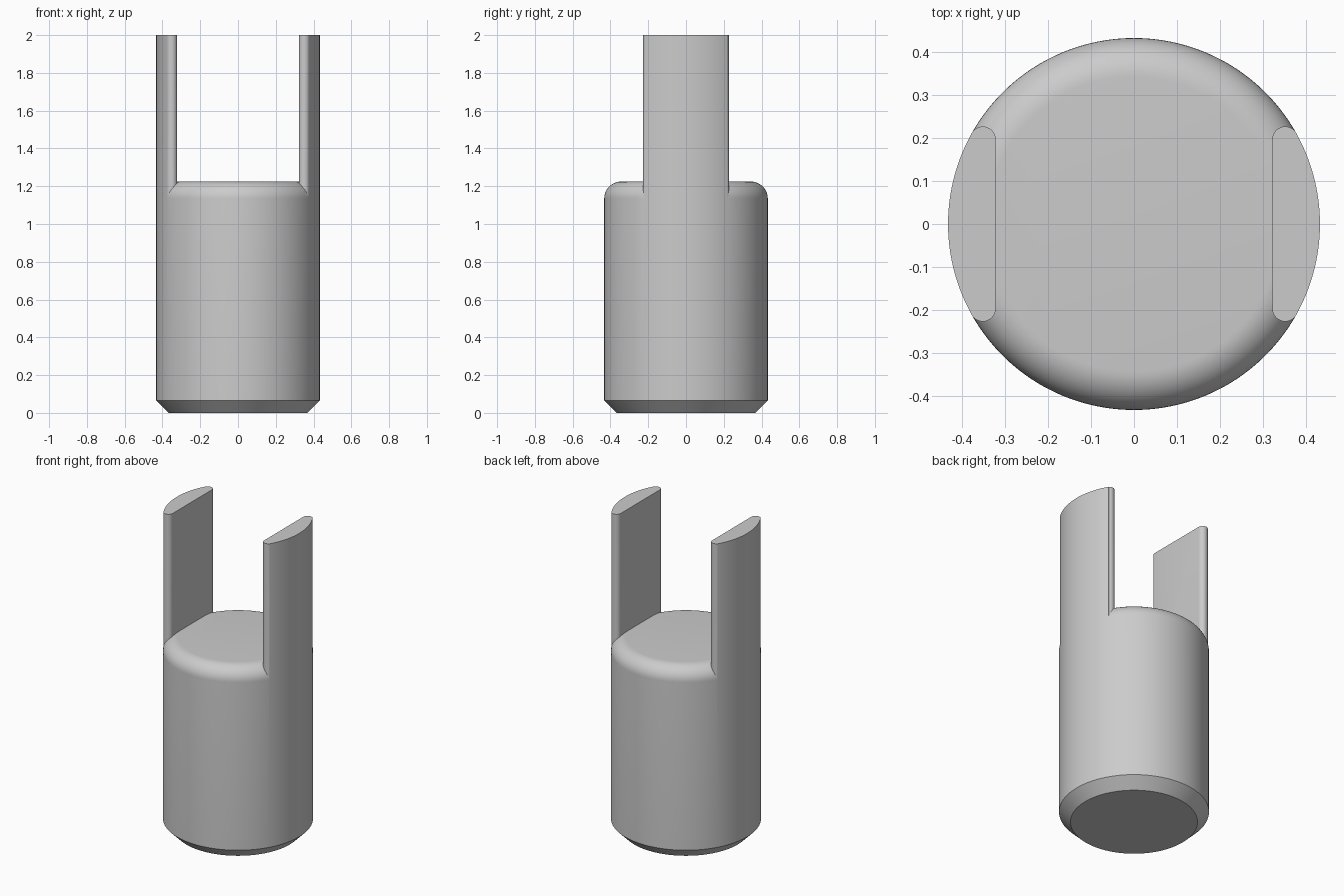
import bpy, bmesh, math

if "Cube" in bpy.data.objects:
    bpy.data.objects.remove(bpy.data.objects["Cube"], do_unlink=True)

RADIUS, HEIGHT = 0.433, 2.0
SHOULDER, FILLET = 1.225, 0.09
SEGMENTS = 128

grey = bpy.data.materials.new("plain grey")
grey.use_nodes = True
colour = (0.6, 0.6, 0.6, 1)
grey.diffuse_color = colour
grey.node_tree.nodes["Principled BSDF"].inputs["Base Color"].default_value = colour


def add_object(name, bm):
    bmesh.ops.recalc_face_normals(bm, faces=bm.faces)
    mesh = bpy.data.meshes.new(name)
    bm.to_mesh(mesh)
    bm.free()
    mesh.materials.append(grey)
    obj = bpy.data.objects.new(name, mesh)
    bpy.context.collection.objects.link(obj)
    return obj


def lathe(name, profile):
    """Closed solid turned around z from (radius, z) points, capped flat."""
    bm = bmesh.new()
    rings = []
    for r, z in profile:
        angles = [math.tau * i / SEGMENTS for i in range(SEGMENTS)]
        rings.append([bm.verts.new((r * math.cos(a), r * math.sin(a), z)) for a in angles])
    for low, high in zip(rings, rings[1:]):
        for i in range(SEGMENTS):
            j = (i + 1) % SEGMENTS
            bm.faces.new((low[i], low[j], high[j], high[i]))
    bm.faces.new(rings[0])
    bm.faces.new(rings[-1])
    return add_object(name, bm)


def prism(name, outline, z0, z1):
    bm = bmesh.new()
    face = bm.faces.new([bm.verts.new((x, y, z0)) for x, y in outline])
    new = bmesh.ops.extrude_face_region(bm, geom=[face])["geom"]
    verts = [v for v in new if isinstance(v, bmesh.types.BMVert)]
    bmesh.ops.translate(bm, verts=verts, vec=(0, 0, z1 - z0))
    return add_object(name, bm)


def subtract(target, cutter):
    mod = target.modifiers.new("cut", "BOOLEAN")
    mod.operation, mod.solver, mod.object = "DIFFERENCE", "EXACT", cutter
    bpy.context.view_layer.objects.active = target
    bpy.ops.object.modifier_apply(modifier=mod.name)
    bpy.data.objects.remove(cutter, do_unlink=True)


# Full-height round bar with a chamfered foot
body = lathe("forked_pin", [(0.367, 0), (RADIUS, 0.066), (RADIUS, HEIGHT)])

# Cutter that leaves the rounded shoulder
curve = [math.radians(90 - 7.5 * i) for i in range(13)]
profile = [(RADIUS - FILLET + FILLET * math.cos(a),
            SHOULDER - FILLET + FILLET * math.sin(a)) for a in curve]
profile += [(0.6, SHOULDER - FILLET), (0.6, HEIGHT + 0.1)]
waste = lathe("waste_cutter", profile)

# Keep the two upright prongs, with rounded inner edges, out of the cutter
cx, cy, r = 0.352, 0.197, 0.03
arc = [math.radians(45 + 11.25 * i) for i in range(13)]
half = [(0.7, cy + r * math.sin(arc[0]))]
half += [(cx + r * math.cos(a), cy + r * math.sin(a)) for a in arc]
outline = half + [(x, -y) for x, y in reversed(half)]
for side in (1, -1):
    keep = prism("prong_keep", [(side * x, y) for x, y in outline], 1.0, HEIGHT + 0.3)
    subtract(waste, keep)

subtract(body, waste)

# Smooth shading with crisp edges
bpy.ops.object.select_all(action="DESELECT")
body.select_set(True)
bpy.context.view_layer.objects.active = body
bpy.ops.object.shade_smooth_by_angle(angle=math.radians(30))
